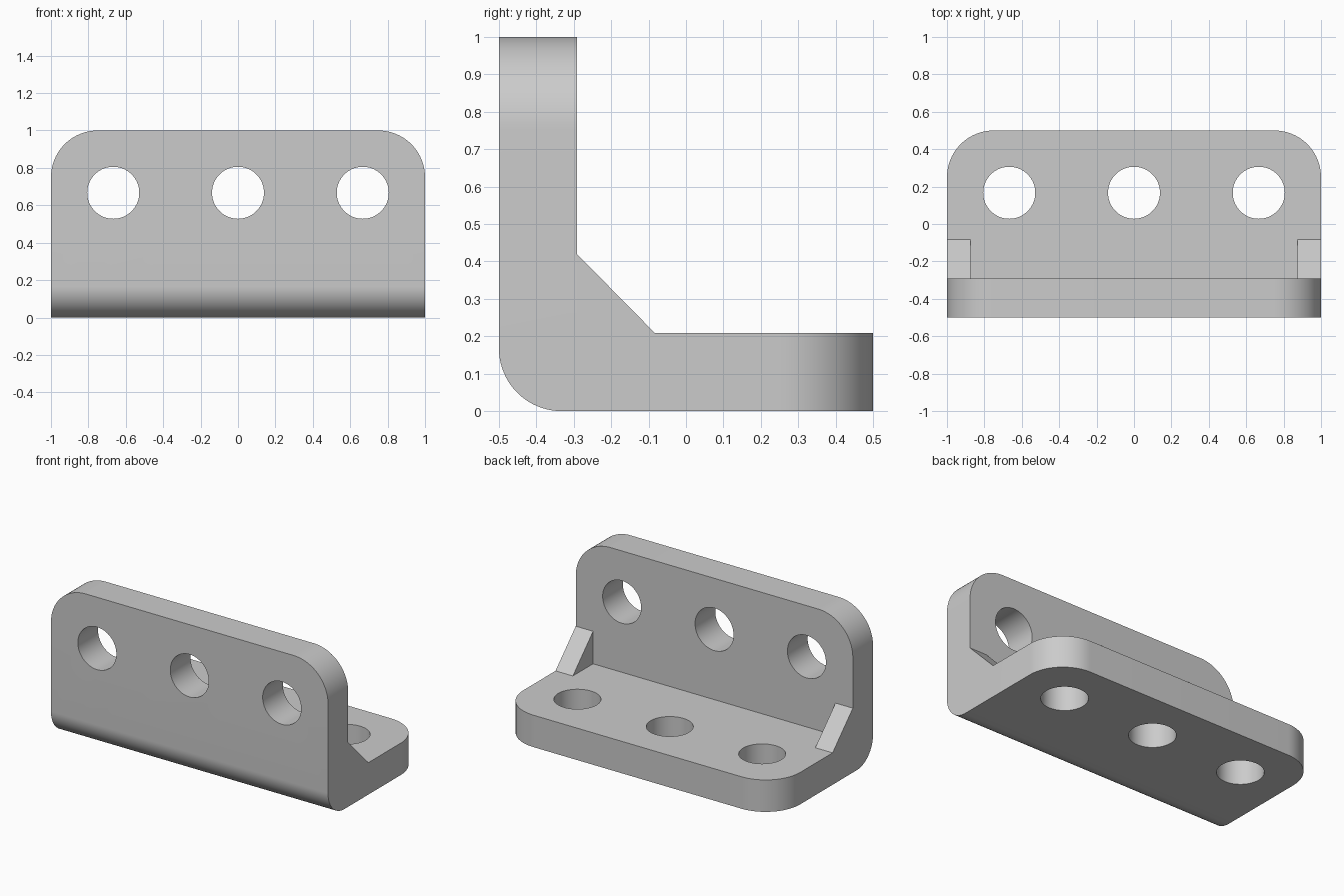
import bpy, bmesh, math
from mathutils import Matrix

if "Cube" in bpy.data.objects:
    bpy.data.objects.remove(bpy.data.objects["Cube"])

T = 0.2083        # plate thickness
HOLE_R = 0.139
HOLE_X = (-0.667, 0.0, 0.667)

grey = bpy.data.materials.new("light grey")
grey.diffuse_color = (0.6, 0.6, 0.6, 1)
grey.use_nodes = True
grey.node_tree.nodes["Principled BSDF"].inputs["Base Color"].default_value = grey.diffuse_color


def make_object(name, bm):
    bmesh.ops.recalc_face_normals(bm, faces=bm.faces[:])
    mesh = bpy.data.meshes.new(name)
    bm.to_mesh(mesh)
    bm.free()
    mesh.materials.append(grey)
    obj = bpy.data.objects.new(name, mesh)
    bpy.context.collection.objects.link(obj)
    return obj


def prism(profile, x0, x1):
    """Extrude a (y, z) profile along x."""
    bm = bmesh.new()
    face = bm.faces.new([bm.verts.new((x0, y, z)) for y, z in profile])
    ext = bmesh.ops.extrude_face_region(bm, geom=[face])
    moved = [v for v in ext["geom"] if isinstance(v, bmesh.types.BMVert)]
    bmesh.ops.translate(bm, verts=moved, vec=(x1 - x0, 0, 0))
    return bm


def round_edges(bm, test, radius):
    edges = [e for e in bm.edges if all(test(v.co) for v in e.verts)]
    bmesh.ops.bevel(bm, geom=edges, offset=radius, offset_type='OFFSET',
                    segments=20, profile=0.5, affect='EDGES')


# Angle bracket: L profile with rounded bend and rounded plate corners
bm = prism([(-0.5, 0), (0.5, 0), (0.5, T), (-0.5 + T, T),
            (-0.5 + T, 1), (-0.5, 1)], -1, 1)
near = lambda a, b: abs(a - b) < 1e-4
round_edges(bm, lambda c: near(c.y, -0.5) and near(c.z, 0), 0.167)
for side in (-1, 1):
    round_edges(bm, lambda c: near(c.x, side) and near(c.z, 1), 0.25)
    round_edges(bm, lambda c: near(c.x, side) and near(c.y, 0.5), 0.25)
bracket = make_object("angle_bracket", bm)

# Bolt holes: three through each plate
bm = bmesh.new()
for x in HOLE_X:
    for m in (Matrix.Translation((x, -0.4, 0.667)) @ Matrix.Rotation(math.pi / 2, 4, 'X'),
              Matrix.Translation((x, 0.167, 0.1))):
        bmesh.ops.create_cone(bm, cap_ends=True, segments=64, radius1=HOLE_R,
                              radius2=HOLE_R, depth=0.4, matrix=m)
cutter = make_object("hole_cutter", bm)
cutter.hide_render = True
mod = bracket.modifiers.new("holes", 'BOOLEAN')
mod.operation = 'DIFFERENCE'
mod.solver = 'EXACT'
mod.object = cutter
bpy.context.view_layer.objects.active = bracket
bracket.select_set(True)
bpy.ops.object.modifier_apply(modifier=mod.name)
bpy.data.objects.remove(cutter)
bpy.ops.object.shade_smooth_by_angle(angle=math.radians(30))

# Corner gussets at both ends
for name, x0, x1 in (("left_gusset", -1, -0.875), ("right_gusset", 0.875, 1)):
    make_object(name, prism([(-0.5 + T, T), (-0.083, T), (-0.5 + T, 0.42)], x0, x1))
